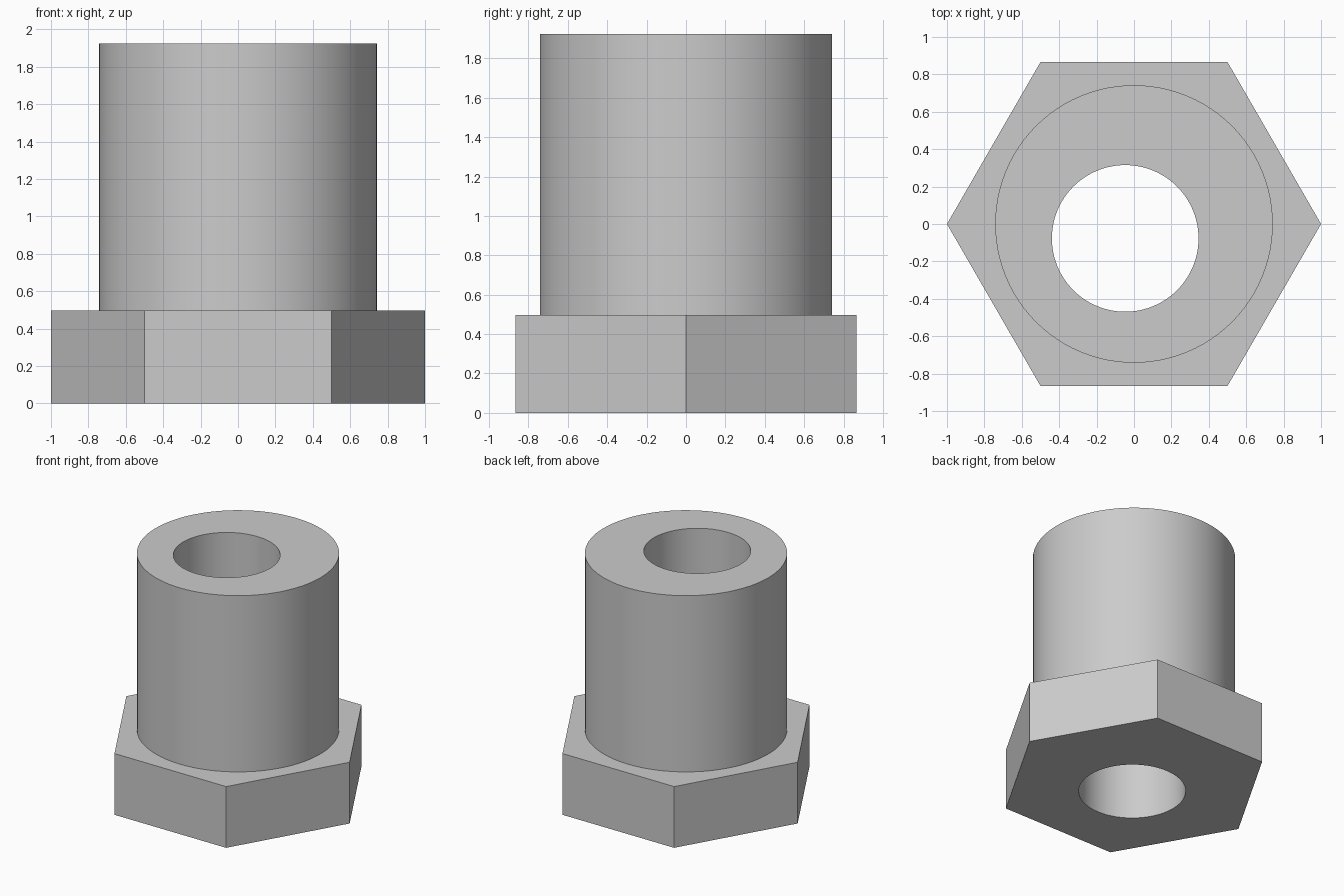
import bpy
import bmesh
from math import cos, sin, pi, radians

if "Cube" in bpy.data.objects:
    bpy.data.objects.remove(bpy.data.objects["Cube"], do_unlink=True)

HEAD_TOP, TOP = 0.496, 1.923
HEX = (6, 1.0, 0, 0)               # sides, radius, centre x, centre y
SHAFT = (96, 0.742, 0, 0)
BORE = (96, 0.392, -0.047, -0.077)  # off-centre through hole

# Plain grey metal
metal = bpy.data.materials.new("grey metal")
metal.use_nodes = True
grey = (0.6, 0.6, 0.6, 1)
metal.diffuse_color = grey
metal.node_tree.nodes["Principled BSDF"].inputs["Base Color"].default_value = grey

bm = bmesh.new()


def ring(profile, z):
    """Closed loop of edges around a regular polygon."""
    sides, radius, cx, cy = profile
    verts = [bm.verts.new((cx + radius * cos(2 * pi * i / sides),
                           cy + radius * sin(2 * pi * i / sides), z))
             for i in range(sides)]
    edges = [bm.edges.new((verts[i - 1], verts[i])) for i in range(sides)]
    return verts, edges


def wall(low, high):
    a, b = low[0], high[0]
    for i in range(len(a)):
        bm.faces.new((a[i - 1], a[i], b[i], b[i - 1]))


def flat(outer, inner):
    bmesh.ops.triangle_fill(bm, use_beauty=True, edges=outer[1] + inner[1])


# Hexagonal head, round shaft and bore
head_low, head_high = ring(HEX, 0), ring(HEX, HEAD_TOP)
shaft_low, shaft_high = ring(SHAFT, HEAD_TOP), ring(SHAFT, TOP)
bore_low, bore_high = ring(BORE, 0), ring(BORE, TOP)
wall(head_low, head_high)
wall(shaft_low, shaft_high)
wall(bore_low, bore_high)

# Underside, shoulder and top annulus
flat(head_low, bore_low)
flat(head_high, shaft_low)
flat(shaft_high, bore_high)
bmesh.ops.recalc_face_normals(bm, faces=bm.faces)

mesh = bpy.data.meshes.new("hex_bushing")
bm.to_mesh(mesh)
bm.free()
mesh.materials.append(metal)
bushing = bpy.data.objects.new("hex_bushing", mesh)
bpy.context.collection.objects.link(bushing)

bpy.ops.object.select_all(action="DESELECT")
bushing.select_set(True)
bpy.context.view_layer.objects.active = bushing
bpy.ops.object.shade_smooth_by_angle(angle=radians(30))
